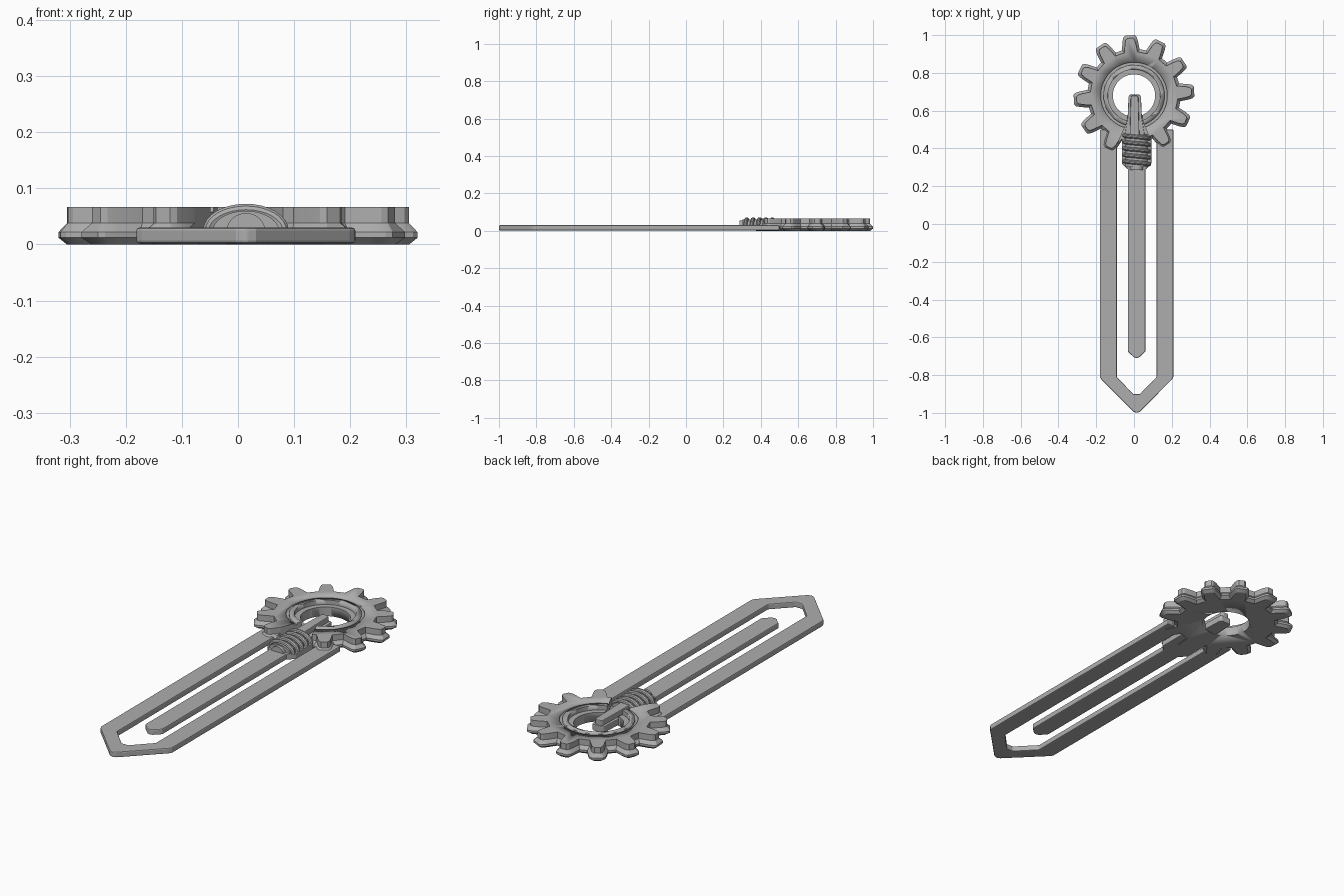
import bpy, bmesh, math
from mathutils import Vector

if "Cube" in bpy.data.objects:
    bpy.data.objects.remove(bpy.data.objects["Cube"])

GEAR_Y = 0.68      # gear centre
CLIP_X = 0.014     # clip and worm centre line
TEETH = 12

grey = bpy.data.materials.new("plain grey")
grey.use_nodes = True
grey.diffuse_color = (0.42, 0.42, 0.42, 1)
bsdf = grey.node_tree.nodes["Principled BSDF"]
bsdf.inputs["Base Color"].default_value = grey.diffuse_color
bsdf.inputs["Roughness"].default_value = 0.6


def finish(name, bm, smooth=True):
    bmesh.ops.recalc_face_normals(bm, faces=bm.faces)
    mesh = bpy.data.meshes.new(name)
    bm.to_mesh(mesh)
    bm.free()
    mesh.materials.append(grey)
    obj = bpy.data.objects.new(name, mesh)
    bpy.context.collection.objects.link(obj)
    if smooth:
        bpy.ops.object.select_all(action='DESELECT')
        obj.select_set(True)
        bpy.context.view_layer.objects.active = obj
        bpy.ops.object.shade_smooth_by_angle(angle=math.radians(30))
    return obj


def loft(name, rings, closed=False, smooth=True):
    """Skin equal-length rings; cap the ends unless the loft closes on itself."""
    bm = bmesh.new()
    loops = [[bm.verts.new(p) for p in ring] for ring in rings]
    n = len(loops[0])
    pairs = list(zip(loops, loops[1:]))
    if closed:
        pairs.append((loops[-1], loops[0]))
    else:
        bm.faces.new(loops[0])
        bm.faces.new(loops[-1])
    for a, b in pairs:
        for i in range(n):
            j = (i + 1) % n
            bm.faces.new((a[i], a[j], b[j], b[i]))
    return finish(name, bm, smooth)


def prism(name, outline, z0, z1, bevel=0.0):
    obj = loft(name, [[(x, y, z) for x, y in outline] for z in (z0, z1)], smooth=False)
    if bevel:
        mod = obj.modifiers.new("soft edges", 'BEVEL')
        mod.width = bevel
        mod.segments = 2
    return obj


def mirrored(half, cx):
    """Outline from its right half, listed top to bottom."""
    right = [(cx + x, y) for x, y in half]
    left = [(cx - x, y) for x, y in reversed(half) if x > 0]
    return right + left


def circle(r, z, n=64):
    return [(r * math.cos(2 * math.pi * i / n), GEAR_Y + r * math.sin(2 * math.pi * i / n), z)
            for i in range(n)]


def gear_ring(inset, z):
    pts = []
    for k in range(TEETH):
        mid = math.radians(4) + 2 * math.pi * k / TEETH
        for r, half in ((0.247, 0.047), (0.29, 0.041), (0.312, 0.035), (0.32, 0.026)):
            pts.append((mid, r - inset, half - inset * 0.8))
        for r, half in ((0.32, 0.026), (0.312, 0.035), (0.29, 0.041), (0.247, 0.047)):
            pts.append((mid, r - inset, -(half - inset * 0.8)))
    out = []
    for mid, r, side in pts:
        a = mid - math.asin(side / r)
        out.append((r * math.cos(a), GEAR_Y + r * math.sin(a), z))
    return out


def cut(target, cutter):
    cutter.hide_render = True
    cutter.hide_set(True)
    mod = target.modifiers.new("cut " + cutter.name, 'BOOLEAN')
    mod.operation = 'DIFFERENCE'
    mod.solver = 'EXACT'
    mod.object = cutter


# Gear: flared lower layer, straight upper layer
gear = loft("gear", [gear_ring(d, z) for d, z in
                     ((0.015, 0), (0, 0.012), (0, 0.022), (0.015, 0.038), (0.015, 0.067))])

# Stepped centre hole
cut(gear, loft("hole_cutter", [circle(r, z) for r, z in
                               ((0.112, -0.1), (0.112, 0.045), (0.138, 0.045), (0.138, 0.1))]))

# Groove that leaves a raised ring around the hole
cut(gear, loft("groove_cutter", [circle(r, z) for r, z in
                                 ((0.162, 0.058), (0.176, 0.058), (0.176, 0.1), (0.162, 0.1))],
               closed=True))

# Flared notch in the upper layer for the worm
cut(gear, prism("notch_cutter", mirrored([(0.035, 0.62), (0.042, 0.54), (0.085, 0.44),
                                          (0.13, 0.3)], 0.005), 0.03, 0.1))

# Clip frame with pointed end
prism("clip_frame", mirrored([(0.105, 0.5), (0.195, 0.5), (0.195, -0.81), (0.185, -0.825),
                              (0.018, -0.993), (0, -1.0)], CLIP_X)[:6]
      + [(CLIP_X - x, y) for x, y in ((0.018, -0.993), (0.185, -0.825), (0.195, -0.81),
                                      (0.195, 0.5), (0.105, 0.5), (0.105, -0.81),
                                      (0.018, -0.9), (-0.018, -0.9), (-0.105, -0.81))],
      0.002, 0.03, 0.005)

# Clip tongue
prism("clip_tongue", mirrored([(0.047, 0.45), (0.047, -0.675), (0.015, -0.705), (0, -0.71)],
                              CLIP_X), 0.002, 0.03, 0.005)

# Worm base
prism("worm_base", mirrored([(0.06, 0.5), (0.078, 0.45), (0.078, 0.32), (0.05, 0.29)],
                            CLIP_X), 0.002, 0.03, 0.004)

# Shaft reaching into the hole, with a narrower rib on top
prism("shaft", mirrored([(0.025, 0.685), (0.033, 0.675), (0.038, 0.56), (0.056, 0.45)], 0.004),
      0.002, 0.034, 0.004)
prism("shaft_rib", mirrored([(0.014, 0.68), (0.02, 0.67), (0.026, 0.45)], 0.003),
      0.03, 0.06, 0.004)


def half_round(name, y0, y1, rx, rz):
    rings = []
    for y in (y0, y1):
        rings.append([(CLIP_X + rx * math.cos(math.pi * i / 16), y,
                       0.022 + rz * math.sin(math.pi * i / 16)) for i in range(17)])
    return loft(name, rings)


# Worm core and end stub
half_round("worm_core", 0.302, 0.475, 0.06, 0.038)
half_round("worm_stub", 0.285, 0.31, 0.035, 0.034)

# Worm thread: slanted arches over the core
for k in range(5):
    path = []
    for i in range(17):
        t = i / 16
        path.append(Vector((CLIP_X - 0.066 * math.cos(math.pi * t),
                            0.325 + 0.034 * k - 0.018 * (t - 0.5),
                            0.024 + 0.038 * math.sin(math.pi * t))))
    rings = []
    for i, p in enumerate(path):
        tangent = (path[min(i + 1, 16)] - path[max(i - 1, 0)]).normalized()
        side = Vector((0, 1, 0))
        up = tangent.cross(side).normalized()
        rings.append([p + 0.011 * (math.cos(a) * side + math.sin(a) * up)
                      for a in (2 * math.pi * j / 10 for j in range(10))])
    loft("worm_thread_%d" % (k + 1), rings)
